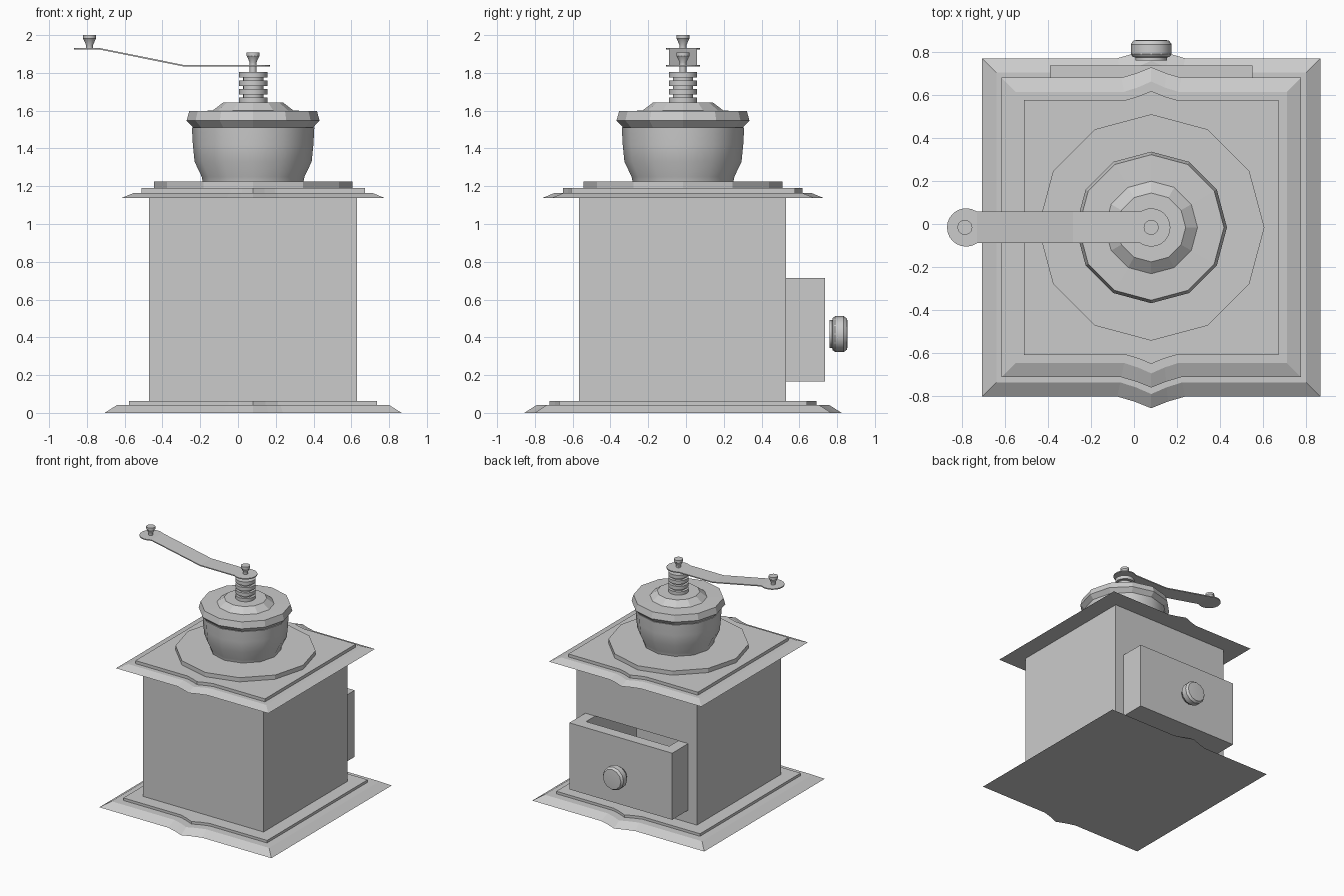
import bpy, bmesh, math
from mathutils import Matrix, Vector

if "Cube" in bpy.data.objects:
    bpy.data.objects.remove(bpy.data.objects["Cube"])

CX, CY = 0.08, -0.016          # axis of the mill


def finish(name, bm, loc=(CX, CY, 0), smooth=None):
    bmesh.ops.recalc_face_normals(bm, faces=bm.faces)
    me = bpy.data.meshes.new(name)
    bm.to_mesh(me)
    bm.free()
    ob = bpy.data.objects.new(name, me)
    ob.location = loc
    bpy.context.collection.objects.link(ob)
    if smooth:
        bpy.ops.object.select_all(action='DESELECT')
        ob.select_set(True)
        bpy.context.view_layer.objects.active = ob
        bpy.ops.object.shade_smooth_by_angle(angle=math.radians(smooth))
    return ob


def loft(rings):
    """Skin a stack of equal-length closed rings and cap both ends."""
    bm = bmesh.new()
    rows = [[bm.verts.new(p) for p in r] for r in rings]
    n = len(rows[0])
    for a, b in zip(rows, rows[1:]):
        for i in range(n):
            j = (i + 1) % n
            bm.faces.new((a[i], a[j], b[j], b[i]))
    bm.faces.new(rows[0][::-1])
    bm.faces.new(rows[-1])
    return bm


def lathe(name, profile, sides=12, loc=(CX, CY, 0), smooth=32):
    ang = [2 * math.pi * i / sides for i in range(sides)]
    bm = loft([[(r * math.cos(a), r * math.sin(a), z) for a in ang] for r, z in profile])
    return finish(name, bm, loc, smooth)


def plate(name, layers):
    """Square plate with a small pointed bulge on front and back; layers = (half, bulge, z)."""
    rings = []
    for h, b, z in layers:
        w = 0.2 * h
        half = [(-h, -h), (-w, -h), (-w * 0.5, -h - b * 0.42), (0, -h - b),
                (w * 0.5, -h - b * 0.42), (w, -h), (h, -h)]
        rings.append([(x, y, z) for x, y in half] + [(-x, -y, z) for x, y in half])
    return finish(name, loft(rings))


def box(name, lo, hi):
    lo, hi = Vector(lo), Vector(hi)
    bm = bmesh.new()
    bmesh.ops.create_cube(bm, size=1, matrix=Matrix.Translation((lo + hi) / 2)
                          @ Matrix.Diagonal((*(hi - lo), 1)))
    return finish(name, bm, (0, 0, 0))


# Base and top plates: sloping skirt plus a thinner plate on it
plate("base_skirt", [(0.786, 0.054, 0), (0.72, 0.054, 0.042)])
plate("base_plate", [(0.657, 0.05, 0.042), (0.657, 0.05, 0.063)])
plate("top_skirt", [(0.696, 0.048, 1.138), (0.63, 0.048, 1.165)])
plate("top_plate", [(0.592, 0.042, 1.165), (0.592, 0.042, 1.19)])

# Body with a slot for the drawer
body = box("body", (CX - 0.55, CY - 0.55, 0.063), (CX + 0.55, CY + 0.545, 1.138))
d_lo, d_hi = (CX - 0.47, -0.1, 0.165), (CX + 0.47, 0.737, 0.715)
slot = box("drawer_slot_cutter", d_lo, d_hi)
slot.hide_render = True
slot.hide_viewport = True
cut = body.modifiers.new("slot", 'BOOLEAN')
cut.operation = 'DIFFERENCE'
cut.object = slot

# Open-topped drawer, pulled out at the back
drawer = box("drawer", d_lo, d_hi)
bm = bmesh.new()
bm.from_mesh(drawer.data)
top = max(bm.faces, key=lambda f: f.calc_center_median().z)
bmesh.ops.inset_region(bm, faces=[top], thickness=0.09, use_even_offset=True)
ext = bmesh.ops.extrude_discrete_faces(bm, faces=[top])["faces"]
bmesh.ops.translate(bm, vec=(0, 0, -0.47), verts=ext[0].verts)
bm.to_mesh(drawer.data)
bm.free()

# Drawer knob
knob = lathe("drawer_knob", [(0.074, 0.76), (0.074, 0.774), (0.086, 0.777), (0.095, 0.79),
                             (0.095, 0.835), (0.082, 0.853), (0.06, 0.855)],
             loc=(CX, 0, 0.417))
knob.rotation_euler.x = -math.pi / 2

# Grinder: disc, bowl, lid
lathe("bowl_disc", [(0.526, 1.19), (0.526, 1.225)], smooth=None)
lathe("bowl", [(0.267, 1.225), (0.272, 1.25), (0.31, 1.33), (0.319, 1.42), (0.324, 1.51)], smooth=40)
lathe("lid", [(0.312, 1.505), (0.352, 1.547), (0.338, 1.598), (0.215, 1.6), (0.16, 1.642)], smooth=None)

# Ringed post and its thin shaft
post = []
for i in range(4):
    z = 1.64 + i * 0.0455
    post += [(0.075, z), (0.075, z + 0.029)]
    if i < 3:
        post += [(0.054, z + 0.029), (0.054, z + 0.0455)]
post += [(0.018, 1.8055), (0.018, 1.85)]
lathe("ringed_post", post, sides=16)

# Crank arm: round ends, flat near the post, then rising to the grip
R, W = 0.089, 0.073
X0, X1 = 0.08, -0.78
edge = math.sqrt(R * R - W * W)
angs = [i * math.pi / 12 for i in range(0, 9)]
stations = [(X0 + R * math.cos(a), R * math.sin(a)) for a in angs]
stations += [(X0 - edge, W), (-0.283, W), (-0.53, W), (X1 + edge, W)]
stations += [(X1 - R * math.cos(a), R * math.sin(a)) for a in reversed(angs)]


def arm_z(x):
    t = (-0.283 - x) / (0.73 - 0.283)
    return 1.837 + 0.09 * min(1, max(0, t))


loop = [(x, w) for x, w in stations] + [(x, -w) for x, w in stations[-2:0:-1]]
bm = bmesh.new()
n = len(stations)
up = [bm.verts.new((x, w, arm_z(x))) for x, w in stations]
dn = [bm.verts.new((x, -w, arm_z(x))) if w > 1e-6 else u for (x, w), u in zip(stations, up)]
for i in range(n - 1):
    quad = list(dict.fromkeys((up[i], up[i + 1], dn[i + 1], dn[i])))
    bm.faces.new(quad)
arm = finish("crank_arm", bm, (0, CY, 0))
thick = arm.modifiers.new("thickness", 'SOLIDIFY')
thick.thickness = 0.008
thick.offset = 0

# Flared knobs on both ends of the crank
for name, x, z in (("crank_bolt", X0, 1.84), ("crank_grip", X1 - 0.006, 1.931)):
    lathe(name, [(0.018, 0), (0.018, 0.016), (0.032, 0.046), (0.035, 0.05), (0.035, 0.069)],
          loc=(x, CY, z))
